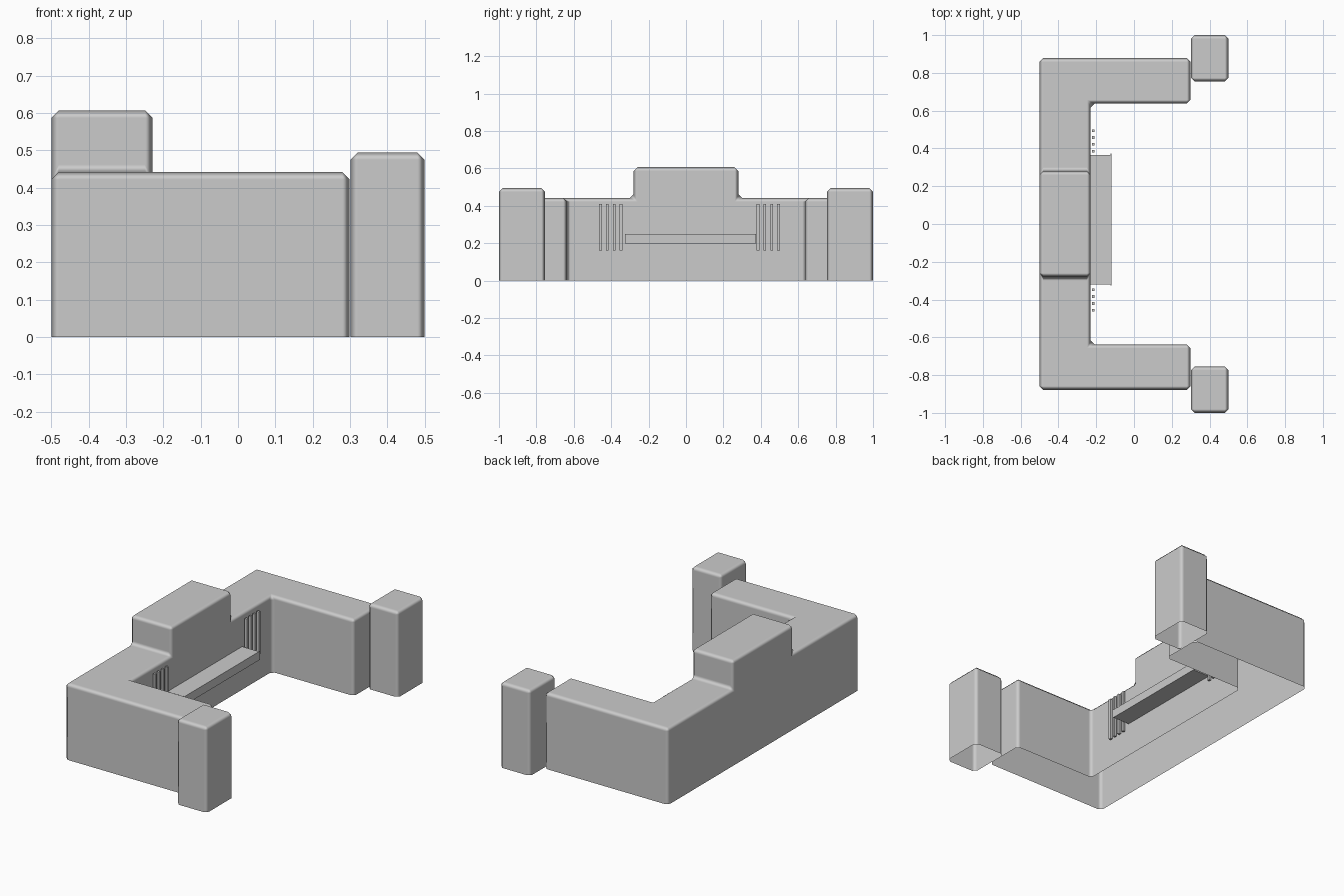
import bpy, bmesh, math

if "Cube" in bpy.data.objects:
    bpy.data.objects.remove(bpy.data.objects["Cube"])

BEVEL = 0.02


def bevel_edges(bm):
    # chamfer every sharp edge except those on the ground, then open the underside
    edges = [e for e in bm.edges
             if len(e.link_faces) == 2
             and e.calc_face_angle(0) > math.radians(30)
             and not all(v.co.z < 1e-4 for v in e.verts)]
    bmesh.ops.bevel(bm, geom=edges, offset=BEVEL, segments=1,
                    profile=0.5, affect='EDGES', clamp_overlap=True)
    bmesh.ops.recalc_face_normals(bm, faces=bm.faces[:])
    under = [f for f in bm.faces if all(v.co.z < 1e-4 for v in f.verts)]
    bmesh.ops.delete(bm, geom=under, context='FACES')


def finish(name, bm, smooth=False):
    me = bpy.data.meshes.new(name)
    bm.to_mesh(me)
    bm.free()
    ob = bpy.data.objects.new(name, me)
    bpy.context.collection.objects.link(ob)
    if smooth:
        bpy.ops.object.select_all(action='DESELECT')
        ob.select_set(True)
        bpy.context.view_layer.objects.active = ob
        bpy.ops.object.shade_smooth_by_angle(angle=math.radians(50))
        # keep the large faces flat, shade only the chamfers
        wn = ob.modifiers.new("flat_faces", 'WEIGHTED_NORMAL')
        wn.weight = 100
        wn.keep_sharp = True
    return ob


def box(name, x, y, z, bevel=False):
    bm = bmesh.new()
    bmesh.ops.create_cube(bm, size=1)
    for v in bm.verts:
        v.co = [r[0] if c < 0 else r[1] for c, r in zip(v.co, (x, y, z))]
    if bevel:
        bevel_edges(bm)
    return finish(name, bm, bevel)


# U-shaped wall with a raised centre block, built from joined cells
XB, XI, XF = -0.5, -0.229, 0.299
LOW, HIGH = 0.442, 0.607
cells = [(XB, XI, -0.28, 0.28)]
for s in (-1, 1):
    cells += [(XB, XI, 0.28 * s, 0.637 * s),
              (XB, XI, 0.637 * s, 0.878 * s),
              (XI, XF, 0.637 * s, 0.878 * s)]
bm = bmesh.new()
for x0, x1, y0, y1 in cells:
    y0, y1 = sorted((y0, y1))
    pts = [bm.verts.new((x, y, 0)) for x, y in ((x0, y0), (x1, y0), (x1, y1), (x0, y1))]
    bm.faces.new(pts)
bmesh.ops.remove_doubles(bm, verts=bm.verts[:], dist=1e-4)
ret = bmesh.ops.extrude_face_region(bm, geom=bm.faces[:], use_keep_orig=True)
for v in [g for g in ret['geom'] if isinstance(g, bmesh.types.BMVert)]:
    v.co.z = LOW
centre = [f for f in bm.faces if abs(f.calc_center_median().y) < 0.01
          and all(v.co.z > 0.4 for v in f.verts)]
ret = bmesh.ops.extrude_face_region(bm, geom=centre)
for v in [g for g in ret['geom'] if isinstance(g, bmesh.types.BMVert)]:
    v.co.z = HIGH
bmesh.ops.delete(bm, geom=[f for f in centre if f.is_valid], context='FACES_ONLY')
bmesh.ops.recalc_face_normals(bm, faces=bm.faces[:])
bmesh.ops.dissolve_limit(bm, angle_limit=0.02, verts=bm.verts[:], edges=bm.edges[:])
bevel_edges(bm)
finish("main_wall", bm, True)

# End posts
for side, s in (("front", -1), ("back", 1)):
    box(side + "_post", (0.301, 0.5), sorted((0.754 * s, s)), (0, 0.495), True)

# Shelf on the inner wall
box("shelf", (-0.235, -0.125), (-0.319, 0.365), (0.2, 0.25))
box("shelf_lip", (-0.125, -0.12), (-0.325, 0.374), (0.2, 0.25))

# Thin vertical bars at either end of the shelf
for side, start in (("front", -0.457), ("back", 0.385)):
    for i in range(4):
        y = start + i * 0.0365
        box(f"{side}_bar_{i + 1}", (-0.222, -0.208), (y - 0.007, y + 0.007), (0.16, 0.41))
